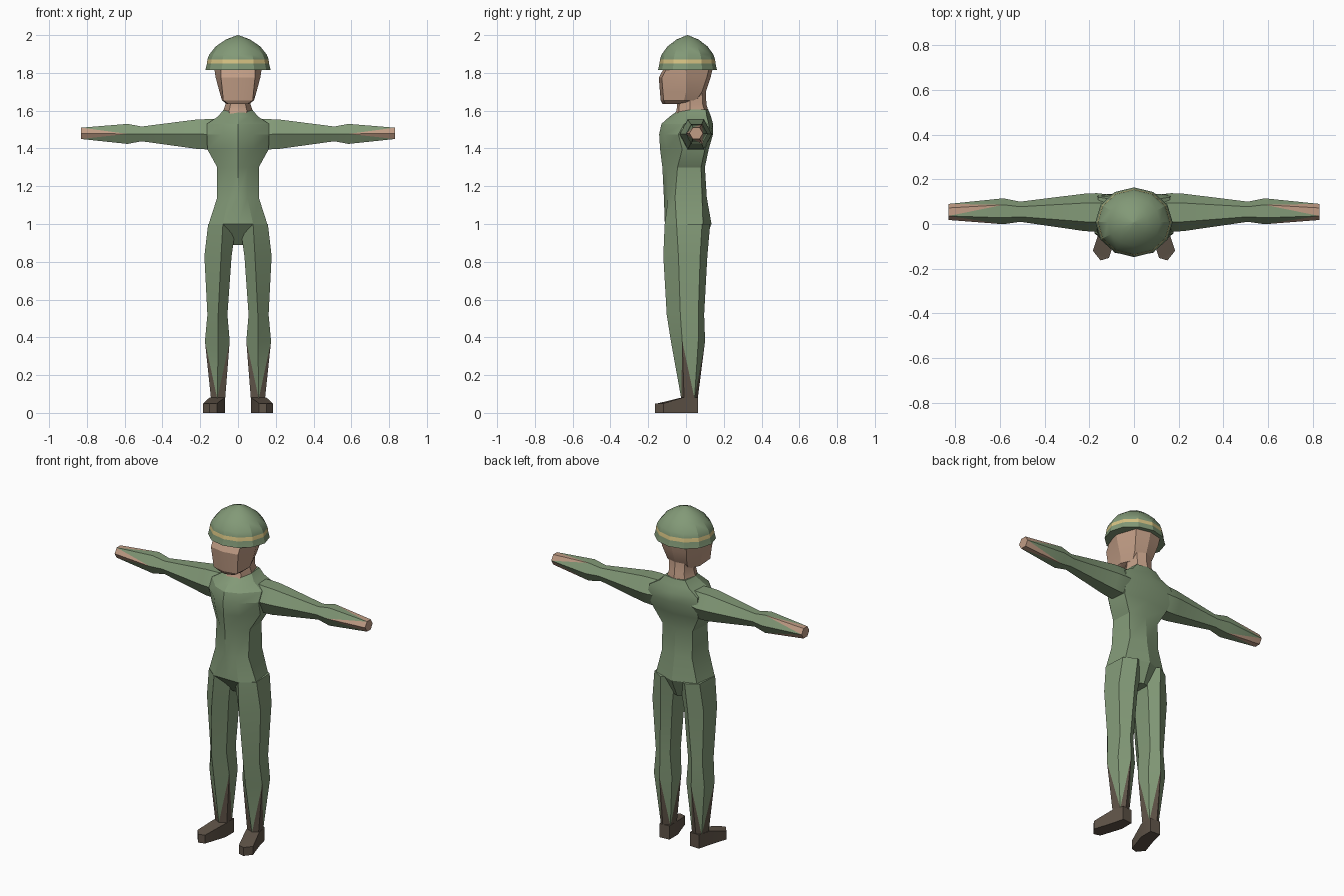
import bpy, bmesh, math


def material(name, rgb):
    m = bpy.data.materials.new(name)
    m.diffuse_color = (*rgb, 1)
    return m


GREEN = material("uniform_green", (0.225, 0.32, 0.185))
SKIN = material("skin", (0.53, 0.335, 0.235))
BROWN = material("boot_brown", (0.115, 0.088, 0.065))
YELLOW = material("band_yellow", (0.66, 0.53, 0.22))


def finish(name, bm, mats, angle=25):
    bmesh.ops.recalc_face_normals(bm, faces=bm.faces)
    me = bpy.data.meshes.new(name)
    bm.to_mesh(me)
    bm.free()
    for m in mats:
        me.materials.append(m)
    ob = bpy.data.objects.new(name, me)
    bpy.context.collection.objects.link(ob)
    bpy.ops.object.select_all(action='DESELECT')
    ob.select_set(True)
    bpy.context.view_layer.objects.active = ob
    bpy.ops.object.shade_smooth_by_angle(angle=math.radians(angle))
    return ob


def loft(name, rings, mats, pointed=False, band=None):
    """Skin rings of points; 'pointed' ends in interlocking triangles of the second colour."""
    bm = bmesh.new()
    vs = [[bm.verts.new(p) for p in r] for r in rings]
    n = len(rings[0])
    for k in range(len(vs) - 1):
        a, b = vs[k], vs[k + 1]
        for i in range(n):
            j = (i + 1) % n
            if pointed and k == len(vs) - 2:
                if i % 2 == 0:
                    bm.faces.new((a[i], a[j], b[i]))
                    f = bm.faces.new((a[j], b[j], b[i]))
                else:
                    bm.faces.new((a[i], a[j], b[j]))
                    f = bm.faces.new((a[i], b[j], b[i]))
                f.material_index = 1
            else:
                f = bm.faces.new((a[i], a[j], b[j], b[i]))
                f.material_index = 1 if k == band else 0
    bm.faces.new(vs[0])
    cap = bm.faces.new(vs[-1])
    cap.material_index = 1 if pointed else 0
    return finish(name, bm, mats)


def symmetric(z, half):
    """Close a half outline (front centre to back centre) across x = 0."""
    return [(x, y, z) for x, y in half] + [(-x, y, z) for x, y in half[-2:0:-1]]


# Torso: height, front y, front-mid x/y, side-front x/y, side-back x/y, back y
torso = [
    (0.89, -0.02, 0.033, -0.02, 0.040, 0.00, 0.035, 0.07, 0.085),
    (1.00, -0.112, 0.080, -0.112, 0.155, -0.05, 0.135, 0.09, 0.135),
    (1.14, -0.117, 0.050, -0.095, 0.110, -0.058, 0.100, 0.085, 0.110),
    (1.30, -0.125, 0.050, -0.098, 0.110, -0.045, 0.100, 0.080, 0.100),
    (1.395, -0.137, 0.080, -0.100, 0.162, -0.02, 0.150, 0.100, 0.120),
    (1.475, -0.142, 0.080, -0.115, 0.165, -0.04, 0.165, 0.130, 0.143),
    (1.53, -0.130, 0.080, -0.100, 0.165, -0.01, 0.160, 0.120, 0.143),
    (1.57, -0.085, 0.060, -0.060, 0.105, 0.00, 0.095, 0.110, 0.132),
    (1.605, -0.035, 0.045, -0.025, 0.076, 0.02, 0.068, 0.105, 0.118)]
loft("torso", [symmetric(z, [(0, f), (a, b), (c, d), (e, g), (0, h)])
               for z, f, a, b, c, d, e, g, h in torso], [GREEN])

# Neck, widening into the collar
loft("neck", [symmetric(z, [(0, f), (w * .6, f + .012), (w, .02), (w * .75, b - .02), (0, b)])
              for z, f, w, b in [(1.56, -.075, .070, .118), (1.60, -.05, .078, .118),
                                 (1.635, -.047, .066, .108), (1.72, -.045, .070, .104)]], [SKIN])

# Head: height, front y, front corner x, side x, side y, back corner x, back y
head = [(1.635, -0.120, 0.050, 0.060, -0.050, 0.045, -0.035),
        (1.655, -0.130, 0.078, 0.085, -0.010, 0.055, 0.075),
        (1.70, -0.134, 0.082, 0.098, 0.000, 0.065, 0.105),
        (1.775, -0.140, 0.090, 0.118, 0.000, 0.080, 0.130),
        (1.83, -0.110, 0.090, 0.127, 0.000, 0.085, 0.143)]
loft("head", [symmetric(z, [(0, f - .004), (a, f + .012), (w, y), (b, k - .02), (0, k)])
              for z, f, a, w, y, b, k in head], [SKIN])

# Helmet: twelve-sided dome with a painted band
dome = [(1.815, 1), (1.850, .95), (1.872, .935), (1.897, .88), (1.94, .68), (1.977, .37), (2.0, .01)]
loft("helmet", [[(.173 * s * math.sin(i * math.pi / 6), .008 + .156 * s * math.cos(i * math.pi / 6), z)
                 for i in range(12)] for z, s in dome], [GREEN, YELLOW], band=1)

# Arms: x, centre y, half depth, bottom z, top z
arm = [(0.10, .055, .075, 1.405, 1.555), (0.165, .052, .086, 1.395, 1.555),
       (0.22, .052, .084, 1.398, 1.553), (0.51, .055, .045, 1.438, 1.516),
       (0.585, .057, .058, 1.424, 1.53), (0.83, .054, .036, 1.45, 1.51)]
# Legs: z, centre x, inner x, outer x, front y, side-front y, side-back y, back y
leg = [(1.00, .080, .010, .158, -.113, -.05, .085, .128),
       (0.83, .090, .034, .178, -.120, -.04, .075, .113),
       (0.52, .105, .056, .162, -.102, -.03, .065, .096),
       (0.38, .105, .044, .175, -.080, -.02, .065, .101),
       (0.075, .110, .068, .143, -.025, -.01, .045, .062)]
# Boot plan outline, heel first
sole = [(.068, .060), (.130, .064), (.150, -.015), (.184, -.12), (.150, -.163), (.112, -.152), (.068, -.02)]

for side, s in (("left", 1), ("right", -1)):
    rings = []
    for x, y, r, lo, hi in arm:
        c, h = (lo + hi) / 2, (hi - lo) / 2
        rings.append([(s * x, y + r * u, c + h * v) for u, v in
                      ((1, 0), (.5, 1), (-.5, 1), (-1, 0), (-.5, -1), (.5, -1))])
    loft(side + "_arm", rings, [GREEN, SKIN], pointed=True)

    rings = [[(s * x, y, z) for x, y in ((c, f), (o, p), (o - .008, q), (c, b), (i + .004, q), (i, p))]
             for z, c, i, o, f, p, q, b in leg]
    loft(side + "_leg", rings, [GREEN, BROWN], pointed=True)

    # Boot: walls, sole and a top that slopes down to the toe
    bm = bmesh.new()
    low = [bm.verts.new((s * x, y, 0)) for x, y in sole]
    top = [bm.verts.new((s * x, y, .082 if y > -.1 else .05)) for x, y in sole]
    for i in range(7):
        j = (i + 1) % 7
        bm.faces.new((low[i], low[j], top[j], top[i]))
    bm.faces.new(low)
    for idx in ((0, 1, 2, 6), (6, 2, 3, 5), (5, 3, 4)):
        bm.faces.new([top[i] for i in idx])
    finish(side + "_boot", bm, [BROWN])
